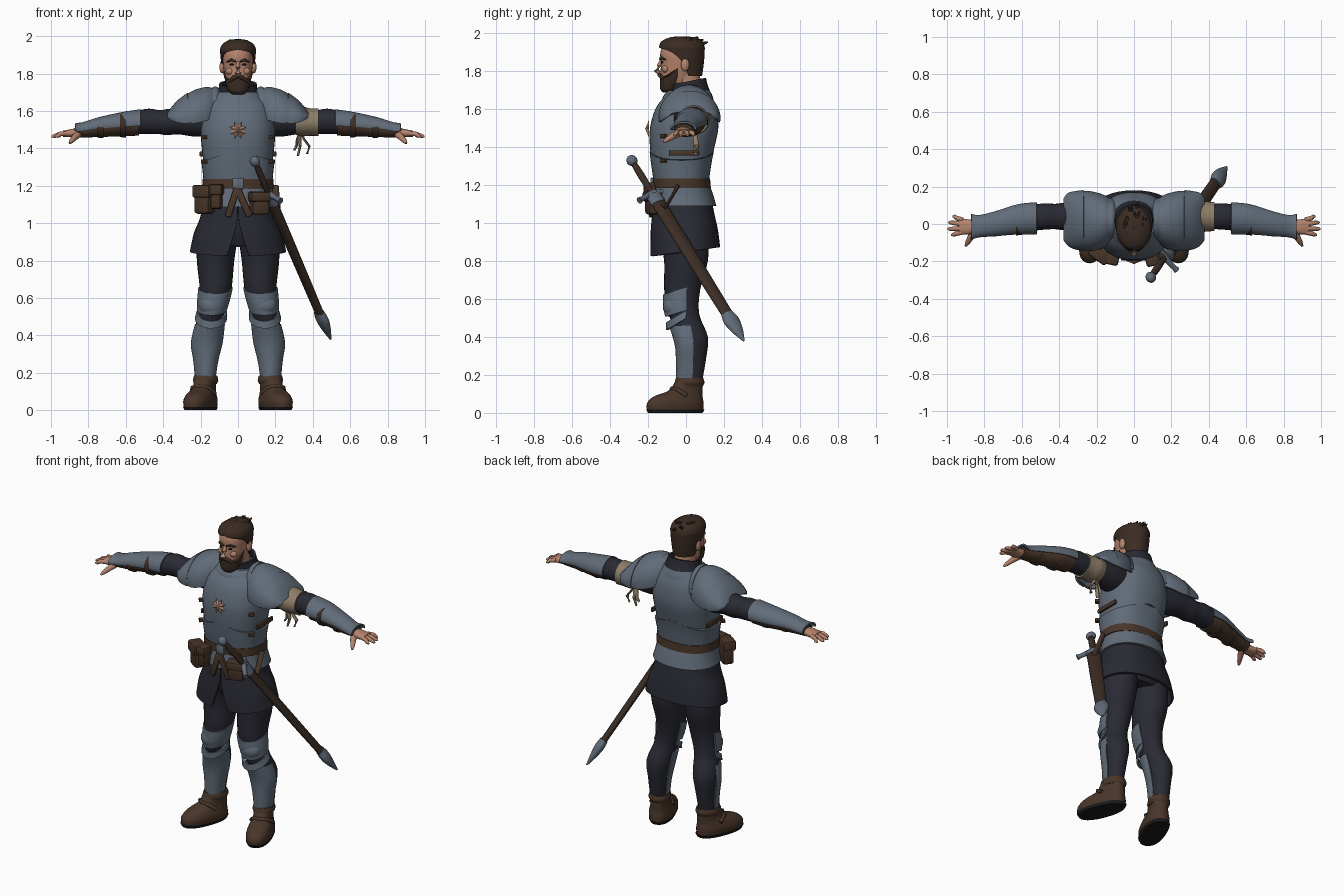
import bpy, bmesh, random
from math import sin, cos, pi, tau, radians, copysign
from mathutils import Vector, Matrix

if "Cube" in bpy.data.objects:
    bpy.data.objects.remove(bpy.data.objects["Cube"])
random.seed(4)


def material(name, r, g, b):
    m = bpy.data.materials.new(name)
    m.use_nodes = True
    m.diffuse_color = (r, g, b, 1)
    m.node_tree.nodes["Principled BSDF"].inputs["Base Color"].default_value = (r, g, b, 1)
    return m


STEEL = material("blue grey steel", .12, .15, .19)
CLOTH = material("dark navy cloth", .022, .023, .033)
LEATHER = material("brown leather", .065, .036, .022)
SHEATH = material("dark brown leather", .045, .027, .018)
SKIN = material("skin", .46, .23, .15)
HAIR = material("dark brown hair", .043, .025, .017)
LINEN = material("tan linen", .27, .21, .14)
COPPER = material("copper", .55, .29, .19)
SOLE = material("black sole", .012, .011, .012)


def finish(name, bm, mat, mirror=False, thick=0, warp=None):
    """Turn a bmesh into a smooth shaded object, optionally thickened and mirrored."""
    if warp:
        for v in bm.verts:
            v.co = warp(v.co.copy())
    bmesh.ops.recalc_face_normals(bm, faces=bm.faces[:])
    if thick:
        bmesh.ops.solidify(bm, geom=bm.faces[:], thickness=thick)
    mesh = bpy.data.meshes.new(name)
    bm.to_mesh(mesh)
    bm.free()
    mesh.materials.append(mat)
    mesh.shade_smooth()
    mesh.set_sharp_from_angle(angle=radians(42))
    ob = bpy.data.objects.new(name, mesh)
    bpy.context.scene.collection.objects.link(ob)
    if mirror:
        ob.modifiers.new("Mirror", "MIRROR").use_mirror_merge = False
    return ob


def spline(rings, steps):
    """Smoothly interpolate ring settings."""
    last = len(rings) - 1
    for i in range(last):
        quad = zip(rings[max(i - 1, 0)], rings[i], rings[i + 1], rings[min(i + 2, last)])
        quad = list(quad)
        for j in range(steps):
            t = j / steps
            yield [b + t * (c - a + t * (2 * a - 5 * b + 4 * c - d + t * (3 * (b - c) + d - a))) / 2
                   for a, b, c, d in quad]
    yield rings[last]


def skin_rows(bm, rows, count, n, caps):
    for low, high in zip(rows, rows[1:]):
        for i in range(n):
            j = (i + 1) % count
            bm.faces.new((low[i], low[j], high[j], high[i]))
    if caps:
        bm.faces.new(rows[0])
        bm.faces.new(rows[-1])


def loft(name, rings, mat, axis="z", n=28, p=2, seam=0, steps=4, **options):
    """Ring = position, centre pair, radius pair, half gap of an open shell."""
    rings = [tuple(r) + (0,) * (6 - len(r)) for r in rings]
    is_open = any(r[5] > 0 for r in rings)
    count = n + 1 if is_open else n
    bend = lambda s: copysign(abs(s) ** (2 / p), s)
    bm, rows = bmesh.new(), []
    for t, a, b, ra, rb, gap in spline(rings, steps):
        gap, row = max(gap, 0), []
        for i in range(count):
            ang = seam + gap + (tau - 2 * gap) * i / n
            u, v = a + ra * bend(sin(ang)), b - rb * bend(cos(ang))
            row.append(bm.verts.new((u, v, t) if axis == "z" else (t, u, v)))
        rows.append(row)
    skin_rows(bm, rows, count, n, not is_open)
    return finish(name, bm, mat, **options)


def tube(name, points, radii, mat, n=10, flat=1, **options):
    points = [Vector(q) for q in points]
    bm, rows = bmesh.new(), []
    for i, q in enumerate(points):
        along = points[min(i + 1, len(points) - 1)] - points[max(i - 1, 0)]
        turn = along.to_track_quat("Z", "Y")
        rows.append([bm.verts.new(q + turn @ Vector((cos(tau * k / n), flat * sin(tau * k / n), 0)) * radii[i])
                     for k in range(n)])
    skin_rows(bm, rows, n, n, True)
    return finish(name, bm, mat, **options)


def block(name, loc, size, mat, turn=(0, 0, 0), bevel=.01, **options):
    bm = bmesh.new()
    bmesh.ops.create_cube(bm, size=1, matrix=Matrix.Diagonal((*size, 1)))
    bmesh.ops.bevel(bm, geom=bm.edges[:], offset=bevel, segments=2, affect="EDGES", profile=.5)
    spin = Matrix.LocRotScale(Vector(loc), None, None)
    for angle, ax in zip(turn, "XYZ"):
        spin = spin @ Matrix.Rotation(radians(angle), 4, ax)
    bm.transform(spin)
    return finish(name, bm, mat, **options)


def ball(name, loc, size, mat, **options):
    bm = bmesh.new()
    bmesh.ops.create_uvsphere(bm, u_segments=20, v_segments=12, radius=1,
                              matrix=Matrix.LocRotScale(Vector(loc), None, Vector(size)))
    return finish(name, bm, mat, **options)


# Trousers and pelvis
loft("pelvis", [(.88, 0, 0, .17, .11), (.96, 0, 0, .2, .14), (1.14, 0, -.02, .17, .13)], CLOTH)
loft("trouser_legs", [(1.05, .1, -.01, .09, .13), (.95, .11, -.01, .11, .13), (.8, .12, 0, .1, .115),
                      (.65, .12, -.02, .085, .095), (.52, .14, -.01, .07, .08), (.4, .165, .03, .075, .085),
                      (.28, .17, .03, .06, .075), (.14, .175, .02, .05, .06)], CLOTH, mirror=True)

# Leg armour, open at the back
loft("greaves", [(.46, .15, 0, .08, .09, 1.3), (.36, .167, .02, .085, .08, 1.3), (.27, .172, .02, .068, .073, 1.3),
                 (.17, .175, .015, .055, .067, 1.3)], STEEL, seam=pi, thick=.01, mirror=True)
loft("knee_upper_plates", [(.66, .12, -.02, .092, .1, 1.3), (.6, .13, -.022, .088, .098, 1.3),
                           (.54, .14, -.02, .08, .09, 1.3)], STEEL, seam=pi, thick=.012, mirror=True,
     warp=lambda v: v - Vector((0, 0, .03 * max(0, -v.y / .1))))
loft("knee_lower_plates", [(.54, .14, -.02, .08, .085, 1.3), (.5, .145, -.015, .086, .09, 1.4)],
     STEEL, seam=pi, thick=.012, mirror=True, warp=lambda v: v - Vector((0, 0, .06 * max(0, -v.y / .1))))
ball("knee_caps", (.14, -.07, .56), (.068, .052, .058), STEEL, mirror=True)

# Boots turned outwards
foot = Matrix.Translation((.18, 0, 0)) @ Matrix.Rotation(radians(20), 4, "Z")
place = lambda v: foot @ v
loft("boots", [(.01, 0, -.06, .07, .155), (.05, 0, -.06, .075, .155), (.085, 0, -.045, .066, .135),
               (.12, 0, 0, .055, .09), (.18, 0, .02, .058, .07)], LEATHER, p=2.3, mirror=True, warp=place)
loft("boot_cuffs", [(.14, 0, .018, .058, .073), (.16, 0, .02, .066, .08), (.185, 0, .02, .06, .073)],
     LEATHER, mirror=True, warp=place)
loft("boot_soles", [(0, 0, -.06, .068, .15), (.018, 0, -.06, .075, .16)], SOLE, p=2.3, mirror=True, warp=place)
tube("boot_straps", [(-.066, -.02, .09), (-.045, -.06, .12), (0, -.08, .127), (.045, -.06, .12), (.066, -.02, .09)],
     [.012] * 5, LEATHER, mirror=True, warp=place)

# Tunic skirt with a split front
loft("tunic_skirt", [(1.17, 0, -.02, .18, .145, .01), (1.04, 0, -.015, .2, .165, .01), (.95, 0, -.01, .235, .178, .08),
                     (.85, 0, -.005, .258, .185, .2)], CLOTH, p=2.2, n=40, thick=.014,
     warp=lambda v: v + Vector((0, 0, .13 * v.y * (1.17 - v.z) / .32)))

# Breastplate, waist plates and collar
loft("breastplate", [(1.2, 0, -.025, .178, .138), (1.3, 0, -.025, .183, .152), (1.4, 0, -.02, .193, .17),
                     (1.5, 0, -.01, .2, .18), (1.6, 0, 0, .185, .162), (1.66, 0, .01, .15, .13),
                     (1.7, 0, .02, .1, .1)], STEEL, p=2.3, n=40)
loft("belly_plate", [(1.22, 0, -.025, .184, .146), (1.3, 0, -.025, .19, .16), (1.36, 0, -.022, .196, .171)],
     STEEL, p=2.3, n=40, warp=lambda v: v + Vector((0, 0, .03 * (v.z - 1.2) / .16 * (1 - abs(v.x) / .1))))
loft("waist_plate", [(1.22, 0, -.022, .182, .14), (1.15, 0, -.015, .19, .158), (1.09, 0, -.01, .205, .17)],
     STEEL, p=2.2, n=40)
loft("neckline_rim", [(1.64, 0, .01, .155, .138), (1.67, 0, .01, .145, .13), (1.7, 0, .015, .12, .11)], STEEL)
loft("cloth_collar", [(1.65, 0, .02, .13, .115, .1), (1.7, 0, .018, .108, .098, .2), (1.745, 0, .01, .1, .095, .4)],
     CLOTH, thick=.015, warp=lambda v: v + Vector((0, 0, .2 * v.y)))
block("side_straps", (.197, -.01, 1.37), (.016, .16, .028), LEATHER, bevel=.005, mirror=True)
for z in (1.33, 1.46):
    block("strap_tabs", (.175, -.115, z), (.03, .04, .02), LEATHER, turn=(0, 0, 50), bevel=.004, mirror=True)

# Sunburst ornament
bm = bmesh.new()
centre = bm.verts.new((0, -.215, 1.497))
rim = []
for i in range(16):
    reach = .048 if i % 2 else .028
    rim.append(bm.verts.new((reach * sin(tau * i / 16), -.196, 1.497 + reach * cos(tau * i / 16))))
for i in range(16):
    bm.faces.new((centre, rim[i], rim[i - 1]))
bm.faces.new(rim)
finish("chest_ornament", bm, COPPER)

# Layered shoulder plates
loft("shoulder_plates", [(.11, .02, 1.58, .1, .13, 1.5), (.16, .015, 1.57, .14, .158, 1.45), (.23, .015, 1.56, .16, .153, 1.4),
                         (.29, .02, 1.56, .155, .118, 1.4), (.33, .02, 1.56, .145, .085, 1.4)],
     STEEL, axis="x", thick=.012, mirror=True)
loft("shoulder_outer_plates", [(.27, .02, 1.555, .162, .142, 1.4), (.32, .02, 1.555, .155, .105, 1.4),
                               (.355, .025, 1.56, .14, .062, 1.4), (.378, .025, 1.57, .11, .02, 1.4)],
     STEEL, axis="x", thick=.012, mirror=True)
loft("shoulder_inner_rims", [(.1, .02, 1.58, .105, .138, 1.6), (.115, .02, 1.58, .115, .15, 1.6),
                             (.135, .02, 1.58, .12, .148, 1.6)], STEEL, axis="x", thick=.01, mirror=True)

# Sleeves, forearms and bracers
loft("sleeves", [(.12, .02, 1.56, .09, .09), (.22, .03, 1.55, .09, .088), (.32, .04, 1.545, .075, .07),
                 (.38, .04, 1.54, .073, .07), (.42, .04, 1.54, .068, .064), (.48, .04, 1.545, .07, .067),
                 (.57, .03, 1.535, .07, .06)], CLOTH, axis="x", mirror=True)
loft("forearm_gloves", [(.53, .03, 1.53, .072, .062), (.62, .025, 1.525, .073, .06), (.75, 0, 1.505, .056, .045),
                        (.86, -.012, 1.49, .046, .032)], LEATHER, axis="x", mirror=True)
loft("bracers", [(.52, .03, 1.535, .086, .074, 1.35), (.62, .025, 1.53, .081, .064, 1.35), (.75, 0, 1.515, .066, .05, 1.35),
                 (.83, -.012, 1.5, .06, .04, 1.35), (.87, -.015, 1.5, .07, .036, 1.35)],
     STEEL, axis="x", thick=.01, mirror=True)
for x, z, r in ((.6, 1.525, .068), (.72, 1.508, .054)):
    loft("bracer_straps", [(x, .02 - (x - .6) / 6, z, r + .01, r), (x + .03, .015 - (x - .6) / 6, z, r + .008, r - .003)],
         SHEATH, axis="x", mirror=True)

# Hands
loft("palms", [(.83, -.012, 1.485, .032, .024), (.88, -.016, 1.482, .04, .023), (.935, -.012, 1.478, .042, .016)],
     SKIN, axis="x", p=2.3, n=16, mirror=True)
for y, tip in ((.022, .97), (0, .992), (-.023, .997), (-.044, .978)):
    spread = y * 1.5 + .008
    tube("fingers", [(.915, y, 1.48), (.95, (y + spread) / 2, 1.477), (tip - .01, spread, 1.465), (tip, spread, 1.462)],
         [.013, .013, .01, .005], SKIN, mirror=True)
tube("thumbs", [(.85, -.03, 1.478), (.87, -.065, 1.462), (.89, -.1, 1.44), (.9, -.118, 1.428)],
     [.02, .018, .013, .006], SKIN, mirror=True)

# Linen armband with loose ends
loft("armband", [(.31, .04, 1.543, .077, .072), (.35, .04, 1.543, .085, .078), (.39, .04, 1.54, .08, .073),
                 (.43, .04, 1.54, .078, .074)], LINEN, axis="x")
for x, low in ((.3, 1.39), (.32, 1.36), (.37, 1.37)):
    tube("armband_tail", [(.335, .045, 1.49), ((x + .335) / 2, .05, 1.45), (x + .012, .055, 1.41), (x, .05, low)],
         [.014, .013, .014, .011], LINEN, n=8, flat=.5)

# Belt, buckle and pouches
loft("belt", [(1.185, 0, -.022, .192, .153), (1.235, 0, -.024, .19, .151)], LEATHER, p=2.3, n=40, steps=1)
block("belt_buckle", (0, -.18, 1.21), (.06, .016, .06), STEEL, bevel=.006)
for name, x, z, w, h, turn in (("large_pouch", -.18, 1.125, .1, .15, -35), ("second_pouch", -.115, 1.14, .06, .13, -12),
                               ("left_pouch", .115, 1.105, .1, .12, 15)):
    y = -.175 + .3 * max(0, abs(x) - .11)
    block(name, (x, y, z), (w, .07, h), LEATHER, turn=(0, 0, turn), bevel=.018)
    block(name + "_flap", (x, y - .006, z + h * .3), (w + .012, .08, h * .45), LEATHER, turn=(0, 0, turn), bevel=.012)
for x, lean in ((-.03, 18), (.03, -24)):
    block("hanging_strap", (x, -.185, 1.11), (.035, .018, .16), LEATHER, turn=(0, lean, 0), bevel=.005)

# Sheathed sword, built along its own axis
top, tip = Vector((.09, -.285, 1.33)), Vector((.495, .305, .38))
along = (tip - top).normalized()
across = Vector((-.115, .15, .05))
across = (across - along * across.dot(along)).normalized()
sword = Matrix.Translation(top) @ Matrix((across, along.cross(across), along)).transposed().to_4x4()
hang = lambda v: sword @ v
ball("sword_pommel", (0, 0, 0), (.03, .026, .03), STEEL, warp=hang)
loft("sword_grip", [(.02, 0, 0, .016, .014), (.1, 0, 0, .02, .017), (.21, 0, 0, .016, .014)], SHEATH, n=14, warp=hang)
tube("sword_guard", [(-.1, 0, .235), (-.08, 0, .23), (0, 0, .215), (.08, 0, .23), (.1, 0, .235)],
     [.018, .013, .018, .013, .018], STEEL, warp=hang)
loft("scabbard", [(.23, 0, 0, .042, .022), (.6, 0, 0, .04, .021), (1.04, 0, 0, .034, .019)], SHEATH, n=16, warp=hang)
loft("scabbard_throat", [(.225, 0, 0, .045, .025), (.28, 0, 0, .045, .025)], STEEL, n=16, warp=hang)
loft("scabbard_tip", [(1.01, 0, 0, .036, .024), (1.06, 0, 0, .046, .028), (1.12, 0, 0, .034, .02),
                      (1.19, 0, 0, .005, .005)], STEEL, n=16, warp=hang)
tube("sword_hanger", [(.13, -.18, 1.21), (.18, -.16, 1.13), (.21, -.11, 1.08), (.2, -.04, 1.2)],
     [.018] * 4, LEATHER, flat=.5)

# Head and face
loft("neck", [(1.62, 0, .03, .07, .07), (1.7, 0, .015, .063, .07), (1.8, 0, 0, .06, .07)], SKIN)
loft("head", [(1.7, 0, -.07, .03, .035), (1.73, 0, -.06, .055, .07), (1.78, 0, -.045, .068, .09), (1.84, 0, -.032, .078, .1),
              (1.9, 0, -.03, .08, .105), (1.95, 0, -.025, .065, .085), (1.975, 0, -.02, .03, .04)], SKIN, p=2.2)
tube("nose", [(0, -.128, 1.86), (0, -.142, 1.83), (0, -.155, 1.803), (0, -.138, 1.79)], [.009, .012, .016, .012], SKIN)
ball("ears", (.085, -.005, 1.835), (.014, .022, .034), SKIN, mirror=True)
ball("cheeks", (.042, -.108, 1.812), (.024, .02, .02), SKIN, mirror=True)
tube("eyebrows", [(.012, -.136, 1.864), (.035, -.132, 1.872), (.06, -.108, 1.862)], [.006, .008, .004], HAIR, mirror=True)
ball("eyes", (.032, -.125, 1.848), (.013, .007, .006), SOLE, mirror=True)
tube("moustache", [(.002, -.14, 1.782), (.022, -.136, 1.778), (.045, -.115, 1.758)], [.011, .012, .01], HAIR, mirror=True)
loft("beard", [(1.688, 0, -.09, .03, .03), (1.705, 0, -.08, .052, .055), (1.74, 0, -.062, .068, .076),
               (1.768, 0, -.052, .076, .086)], HAIR, p=2.2,
     warp=lambda v: v + Vector((0, 0, .9 * max(0, min(v.y, 0) + .1) * (v.z - 1.688) / .08)))
loft("hair", [(1.775, 0, 0, .074, .085, 1.75), (1.85, 0, -.018, .089, .113, 1.55), (1.905, 0, -.02, .095, .118, 1),
              (1.93, 0, -.022, .096, .12, 0), (1.96, 0, -.022, .08, .105, 0), (1.98, 0, -.02, .04, .06, 0),
              (1.984, 0, -.02, .003, .003, 0)], HAIR, thick=.01)
for i in range(30):
    ang, out = random.uniform(0, tau), random.uniform(.35, 1)
    root = Vector((.075 * out * cos(ang), -.022 + .1 * out * sin(ang), 1.972 - .035 * out * out))
    sweep = Vector((.012 * cos(ang), .02 * sin(ang) + .025, .014))
    tube("hair_tuft", [root - sweep, root, root + sweep], [.012, .016, .003], HAIR, n=7)
